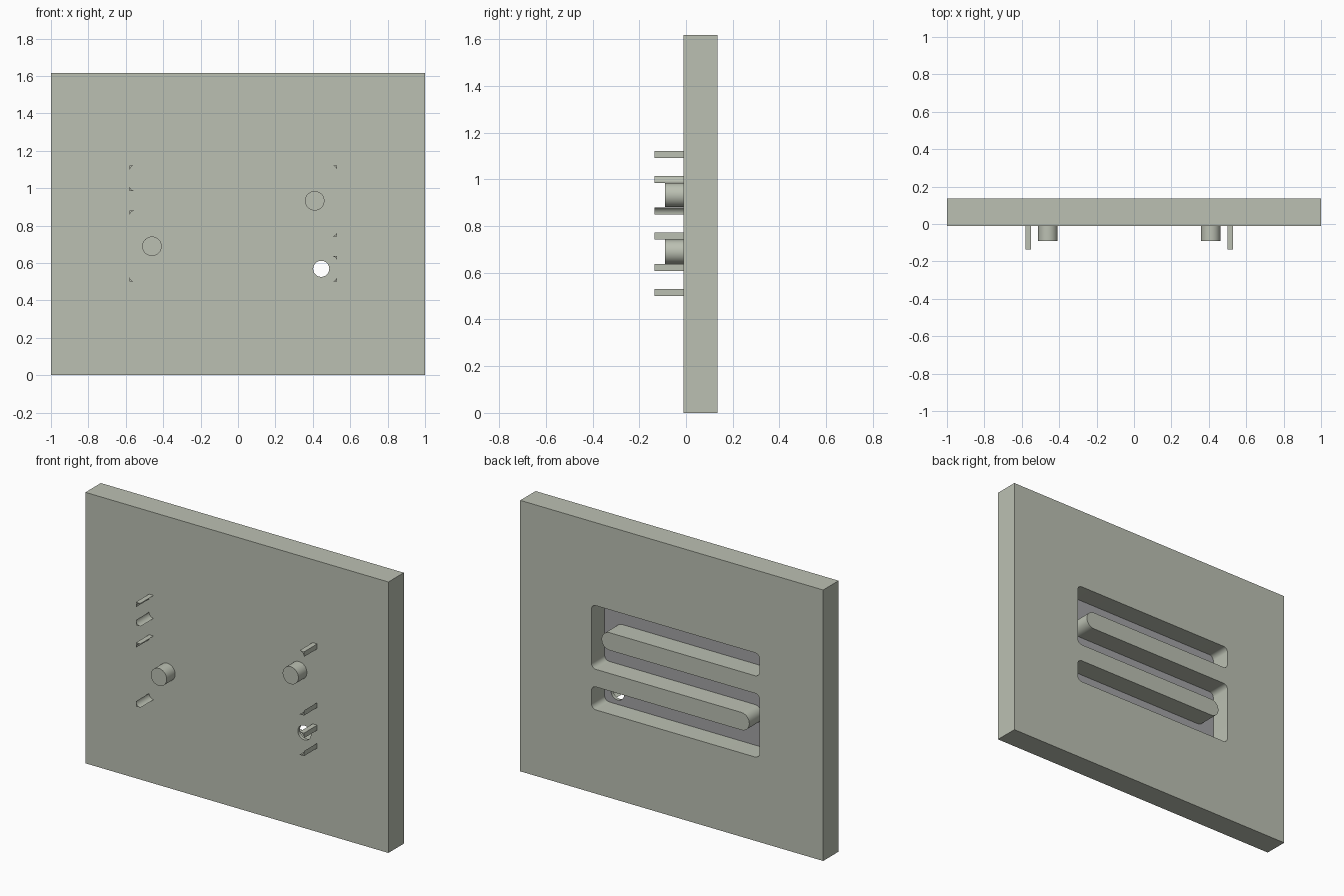
import bpy, bmesh, math
from mathutils import Vector

if "Cube" in bpy.data.objects:
    bpy.data.objects.remove(bpy.data.objects["Cube"])


def material(name, rgb):
    m = bpy.data.materials.new(name)
    m.diffuse_color = (*rgb, 1)
    m.use_nodes = True
    m.node_tree.nodes["Principled BSDF"].inputs["Base Color"].default_value = m.diffuse_color
    return m


BODY = material("sage grey", (0.50, 0.53, 0.45))
FLOOR = material("neutral grey", (0.37, 0.37, 0.38))

FRONT, BACK, FLOOR_Y = -0.01, 0.135, 0.01    # plate faces and groove floor
LEFT, RIGHT, R = -0.58, 0.53, 0.03           # groove ends and corner radius
Z = [0.50, 0.637, 0.742, 0.88, 0.985, 1.122]  # groove lane edges
TIP_R = (Z[2] - Z[1]) / 2


def prism(name, pts, y0, y1):
    """Extrude an (x, z) outline from y0 to y1."""
    bm = bmesh.new()
    face = bm.faces.new([bm.verts.new((x, y0, z)) for x, z in pts])
    ext = bmesh.ops.extrude_face_region(bm, geom=[face])
    moved = [v for v in ext["geom"] if isinstance(v, bmesh.types.BMVert)]
    bmesh.ops.translate(bm, verts=moved, vec=(0, y1 - y0, 0))
    bmesh.ops.recalc_face_normals(bm, faces=bm.faces)
    me = bpy.data.meshes.new(name)
    bm.to_mesh(me)
    bm.free()
    ob = bpy.data.objects.new(name, me)
    bpy.context.collection.objects.link(ob)
    me.materials.append(BODY)
    return ob


def circle(cx, cz, r, n=48):
    return [(cx + r * math.cos(2 * math.pi * i / n),
             cz + r * math.sin(2 * math.pi * i / n)) for i in range(n)]


def corner_arc(p, a, b, r, n=8):
    """Arc rounding the right-angled corner p between neighbours a and b."""
    p, a, b = Vector(p), Vector(a), Vector(b)
    u, v = (a - p).normalized() * r, (b - p).normalized() * r
    c = p + u + v
    return [tuple(c - v * math.cos(t) - u * math.sin(t))
            for t in (math.pi / 2 * i / n for i in range(n + 1))]


def rounded(corners):
    out = []
    for i, (x, z, r) in enumerate(corners):
        out += corner_arc((x, z), corners[i - 1][:2],
                          corners[(i + 1) % len(corners)][:2], r)
    return out


def smooth(ob):
    bpy.ops.object.select_all(action='DESELECT')
    bpy.context.view_layer.objects.active = ob
    ob.select_set(True)
    bpy.ops.object.shade_smooth_by_angle(angle=math.radians(30))


def cut(ob, cutter):
    cutter.hide_render = True
    mod = ob.modifiers.new("cut", 'BOOLEAN')
    mod.operation, mod.solver, mod.object = 'DIFFERENCE', 'EXACT', cutter
    bpy.context.view_layer.objects.active = ob
    bpy.ops.object.modifier_apply(modifier=mod.name)
    bpy.data.objects.remove(cutter)


# Plate
plate = prism("plate", [(-1, 0), (1, 0), (1, 1.617), (-1, 1.617)], FRONT, BACK)

# Winding groove in the back, folded around two round-ended ribs
PINS = [(0.41, (Z[3] + Z[4]) / 2), (-0.46, (Z[1] + Z[2]) / 2)]
tip_a, tip_b = PINS[0][0] + TIP_R, PINS[1][0] - TIP_R
tr = TIP_R - 0.0005
groove = [(LEFT, Z[0], R), (RIGHT, Z[0], R), (RIGHT, Z[1], R),
          (tip_b, Z[1], tr), (tip_b, Z[2], tr), (RIGHT, Z[2], R),
          (RIGHT, Z[5], R), (LEFT, Z[5], R), (LEFT, Z[4], R),
          (tip_a, Z[4], tr), (tip_a, Z[3], tr), (LEFT, Z[3], R)]
cut(plate, prism("groove_cutter", rounded(groove), FLOOR_Y, BACK + 0.1))

# Outlet hole through the groove floor
cut(plate, prism("hole_cutter", circle(0.445, 0.569, 0.043), -0.1, 0.08))

# Groove floor colour
plate.data.materials.append(FLOOR)
for f in plate.data.polygons:
    if f.normal.y > 0.9 and abs(f.center.y - FLOOR_Y) < 0.005:
        f.material_index = 1
smooth(plate)

# Round pins on the front
for i, (x, z) in enumerate(PINS):
    smooth(prism(f"pin_{i + 1}", circle(x, z, 0.052), -0.09, FRONT))

# Corner slivers on the front, one for each outer groove corner
k = 0
for i, (x, z, r) in enumerate(groove):
    if r == R:
        k += 1
        arc = corner_arc((x, z), groove[i - 1][:2],
                         groove[(i + 1) % len(groove)][:2], R)
        smooth(prism(f"corner_sliver_{k}", [(x, z)] + arc, -0.135, FRONT))
